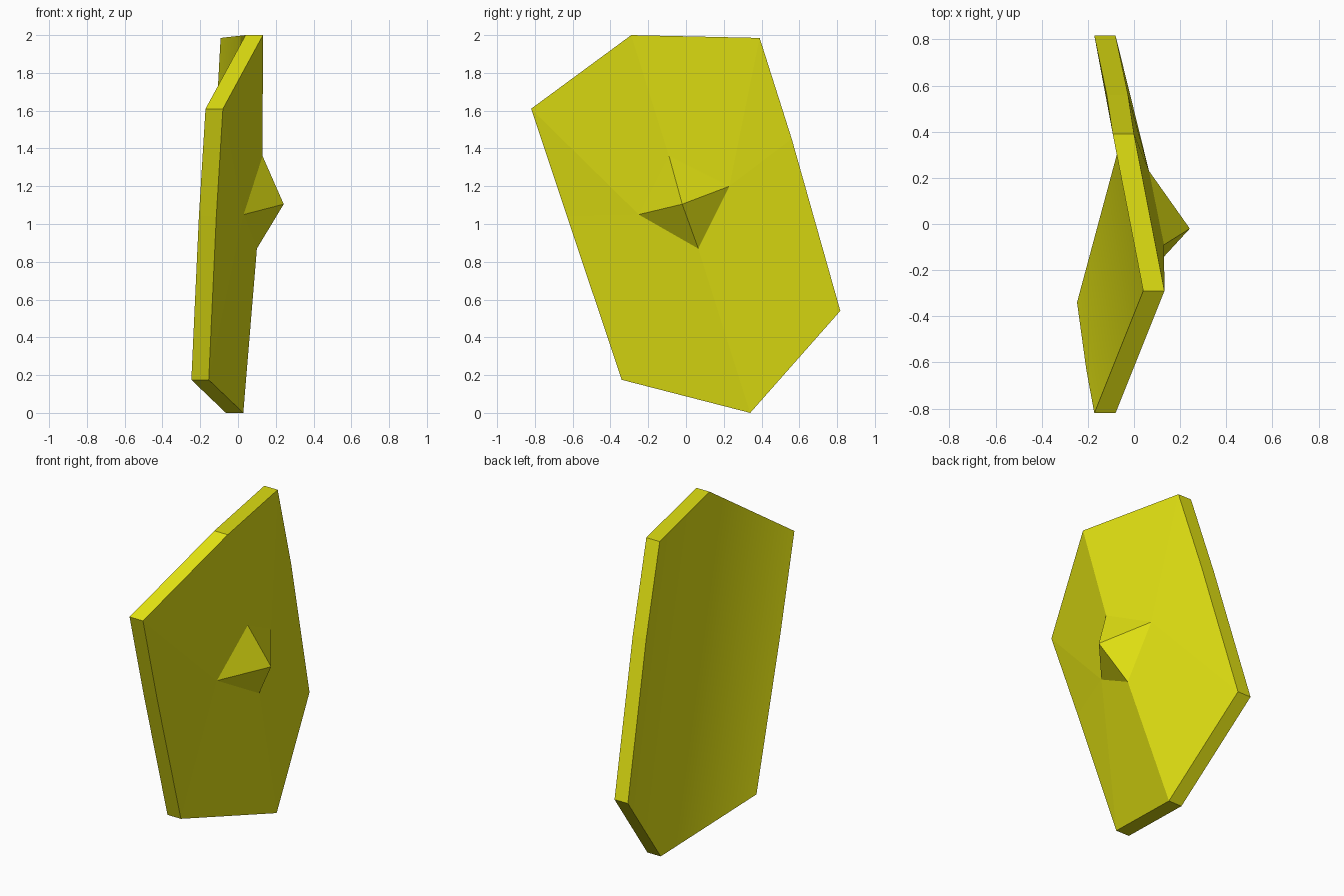
import bpy
from mathutils import Vector

if "Cube" in bpy.data.objects:
    bpy.data.objects.remove(bpy.data.objects["Cube"])

THICKNESS = 0.092

yellow = bpy.data.materials.new("yellow")
yellow.diffuse_color = (0.75, 0.75, 0.006, 1)
yellow.use_nodes = True
yellow.node_tree.nodes["Principled BSDF"].inputs["Base Color"].default_value = yellow.diffuse_color

# Outline of the bent plate, clockwise from the front upper corner (x, y, z)
outline = [
    (-0.08, -0.82, 1.61),   # 0 front upper corner
    (0.132, -0.29, 2.0),    # 1 top of fold
    (0.0, 0.39, 1.985),     # 2 back upper corner
    (-0.026, 0.56, 1.45),   # 3 back edge middle
    (-0.08, 0.817, 0.54),   # 4 back lower corner
    (0.028, 0.34, 0.0),     # 5 bottom of fold
    (-0.155, -0.34, 0.175), # 6 front lower corner
    (-0.115, -0.63, 1.04),  # 7 front edge middle
]
# Base corners and tip of the central spike
spike = [
    (0.13, -0.09, 1.36),    # 8 upper
    (0.065, 0.23, 1.2),     # 9 back
    (0.10, 0.065, 0.87),    # 10 lower
    (0.03, -0.25, 1.05),    # 11 front
    (0.242, -0.02, 1.105),  # 12 tip
]
n = len(outline)
offset = n + len(spike)
verts = outline + spike + [Vector(p) - Vector((THICKNESS, 0, 0)) for p in outline]

# Outer face: panels around the spike, split along the fold
faces = [
    (0, 11, 8, 1), (0, 7, 11), (7, 6, 11), (6, 5, 10, 11),
    (1, 8, 9, 2), (2, 9, 3), (3, 9, 4), (4, 9, 10, 5),
]
# Spike sides
faces += [(8 + i, 12, 8 + (i + 1) % 4) for i in range(4)]
# Rim
faces += [(i, (i + 1) % n, offset + (i + 1) % n, offset + i) for i in range(n)]
# Inner face: two halves meeting at the fold
inner_start = len(faces)
faces += [tuple(offset + i for i in half) for half in ((0, 1, 5, 6, 7), (1, 2, 3, 4, 5))]

mesh = bpy.data.meshes.new("bent_plate")
mesh.from_pydata(verts, [], faces)
mesh.materials.append(yellow)
plate = bpy.data.objects.new("bent_plate", mesh)
bpy.context.collection.objects.link(plate)

# Consistent outward faces
bpy.context.view_layer.objects.active = plate
plate.select_set(True)
bpy.ops.object.mode_set(mode='EDIT')
bpy.ops.mesh.select_all(action='SELECT')
bpy.ops.mesh.normals_make_consistent(inside=False)
bpy.ops.object.mode_set(mode='OBJECT')

# Only the inner fold is smooth; the rim around it stays sharp
for p in plate.data.polygons:
    p.use_smooth = p.index >= inner_start
